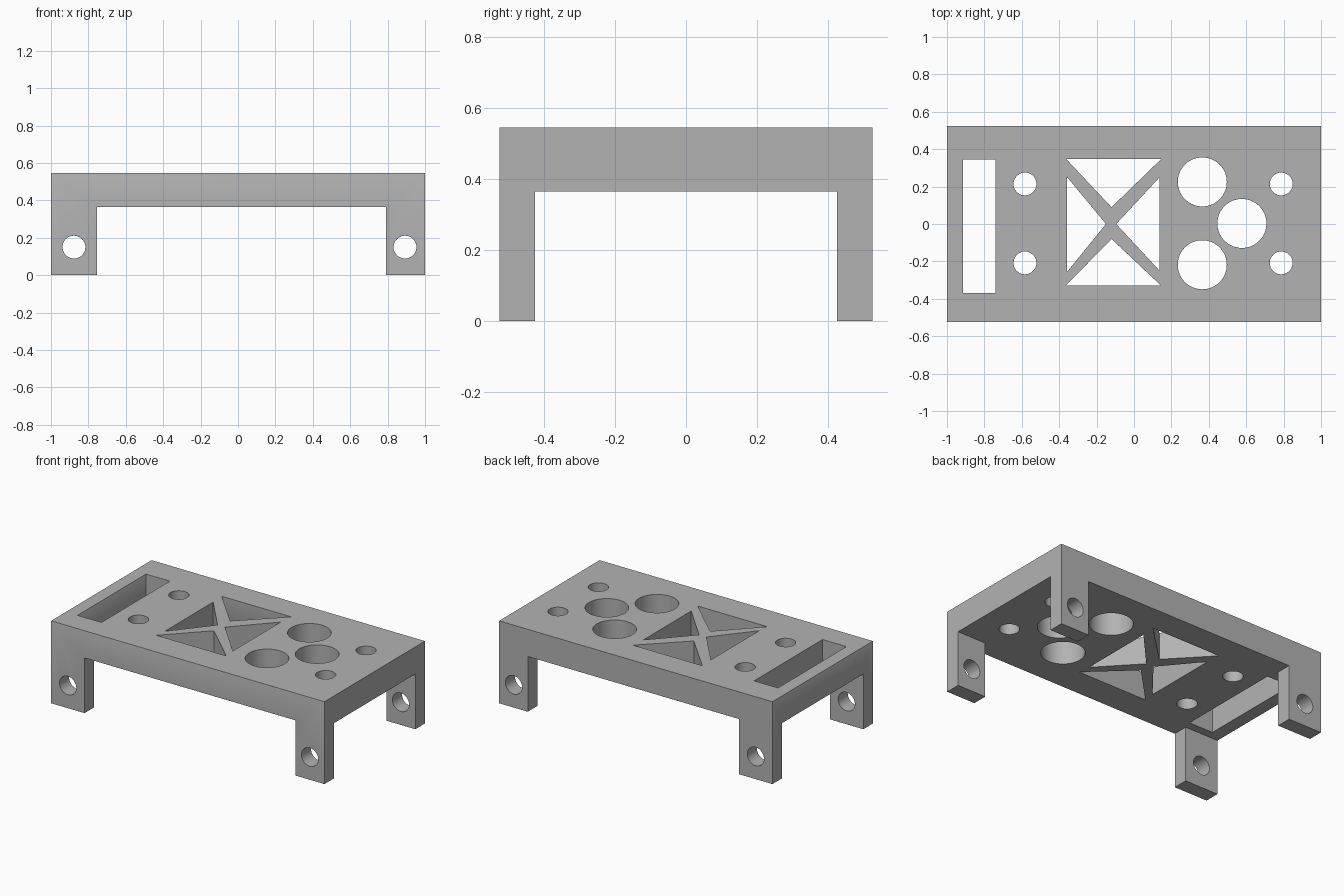
import bpy, bmesh, math
from mathutils import Matrix, Vector

cube = bpy.data.objects.get("Cube")
if cube:
    bpy.data.objects.remove(cube, do_unlink=True)

HALF_Y, TOP, DECK = 0.525, 0.545, 0.365
LEG_Y = 0.425

grey = bpy.data.materials.new("light_grey")
grey.use_nodes = True
colour = (0.45, 0.45, 0.45, 1)
grey.diffuse_color = colour
grey.node_tree.nodes["Principled BSDF"].inputs["Base Color"].default_value = colour


def prism(name, points, low, high, along_y=False):
    """Extrude a 2D outline along z, or along y when it lies in the xz plane."""
    bm = bmesh.new()
    make = (lambda p: (p[0], low, p[1])) if along_y else (lambda p: (p[0], p[1], low))
    face = bm.faces.new([bm.verts.new(make(p)) for p in points])
    new = bmesh.ops.extrude_face_region(bm, geom=[face])["geom"]
    step = Vector((0, high - low, 0) if along_y else (0, 0, high - low))
    bmesh.ops.translate(bm, vec=step, verts=[v for v in new if isinstance(v, bmesh.types.BMVert)])
    bmesh.ops.recalc_face_normals(bm, faces=bm.faces)
    mesh = bpy.data.meshes.new(name)
    bm.to_mesh(mesh)
    bm.free()
    mesh.materials.append(grey)
    obj = bpy.data.objects.new(name, mesh)
    bpy.context.collection.objects.link(obj)
    return obj


def rect(x0, x1, y0, y1):
    return [(x0, y0), (x1, y0), (x1, y1), (x0, y1)]


def circle(x, y, r, n=64):
    return [(x + r * math.cos(2 * math.pi * i / n), y + r * math.sin(2 * math.pi * i / n)) for i in range(n)]


# Bracket body: a bridge outline extruded from front to back
outline = [(-1, 0), (-0.755, 0), (-0.755, DECK), (0.79, DECK),
           (0.79, 0), (1, 0), (1, TOP), (-1, TOP)]
body = prism("mounting_bracket", outline, -HALF_Y, HALF_Y, along_y=True)

# Gap between front and back legs
cutters = [prism("leg_gap_cutter", rect(-1.2, 1.2, -LEG_Y, LEG_Y), -0.2, DECK)]

# Cable slot, triangular windows and round holes through the deck
openings = [
    rect(-0.915, -0.74, -0.37, 0.345),
    [(-0.362, 0.347), (0.145, 0.347), (-0.12, 0.09)],
    [(-0.365, -0.33), (0.145, -0.33), (-0.12, -0.08)],
    [(-0.357, 0.25), (-0.357, -0.255), (-0.15, 0)],
    [(0.137, 0.25), (0.137, -0.25), (-0.095, 0)],
    circle(0.365, 0.225, 0.131), circle(0.365, -0.218, 0.131), circle(0.577, 0.003, 0.131),
]
openings += [circle(x, y, 0.061) for x in (-0.583, 0.787) for y in (0.214, -0.208)]
cutters += [prism("deck_cutter", pts, 0.2, 0.8) for pts in openings]

# Screw holes through the legs
cutters += [prism("leg_hole_cutter", circle(x, 0.15, 0.061), -0.8, 0.8, along_y=True)
            for x in (-0.877, 0.893)]

for cutter in cutters:
    cutter.hide_render = True
    mod = body.modifiers.new("cut", "BOOLEAN")
    mod.operation = "DIFFERENCE"
    mod.solver = "EXACT"
    mod.object = cutter

# Thin chamfer on every sharp edge
bevel = body.modifiers.new("chamfer", "BEVEL")
bevel.width = 0.006
bevel.segments = 1
bevel.limit_method = "ANGLE"
bevel.angle_limit = math.radians(40)

# Bake the modifiers and drop the cutters
bpy.context.view_layer.update()
graph = bpy.context.evaluated_depsgraph_get()
baked = bpy.data.meshes.new_from_object(body.evaluated_get(graph))
body.modifiers.clear()
body.data = baked
for cutter in cutters:
    bpy.data.objects.remove(cutter, do_unlink=True)

bpy.context.view_layer.objects.active = body
body.select_set(True)
bpy.ops.object.shade_smooth_by_angle(angle=math.radians(30))
